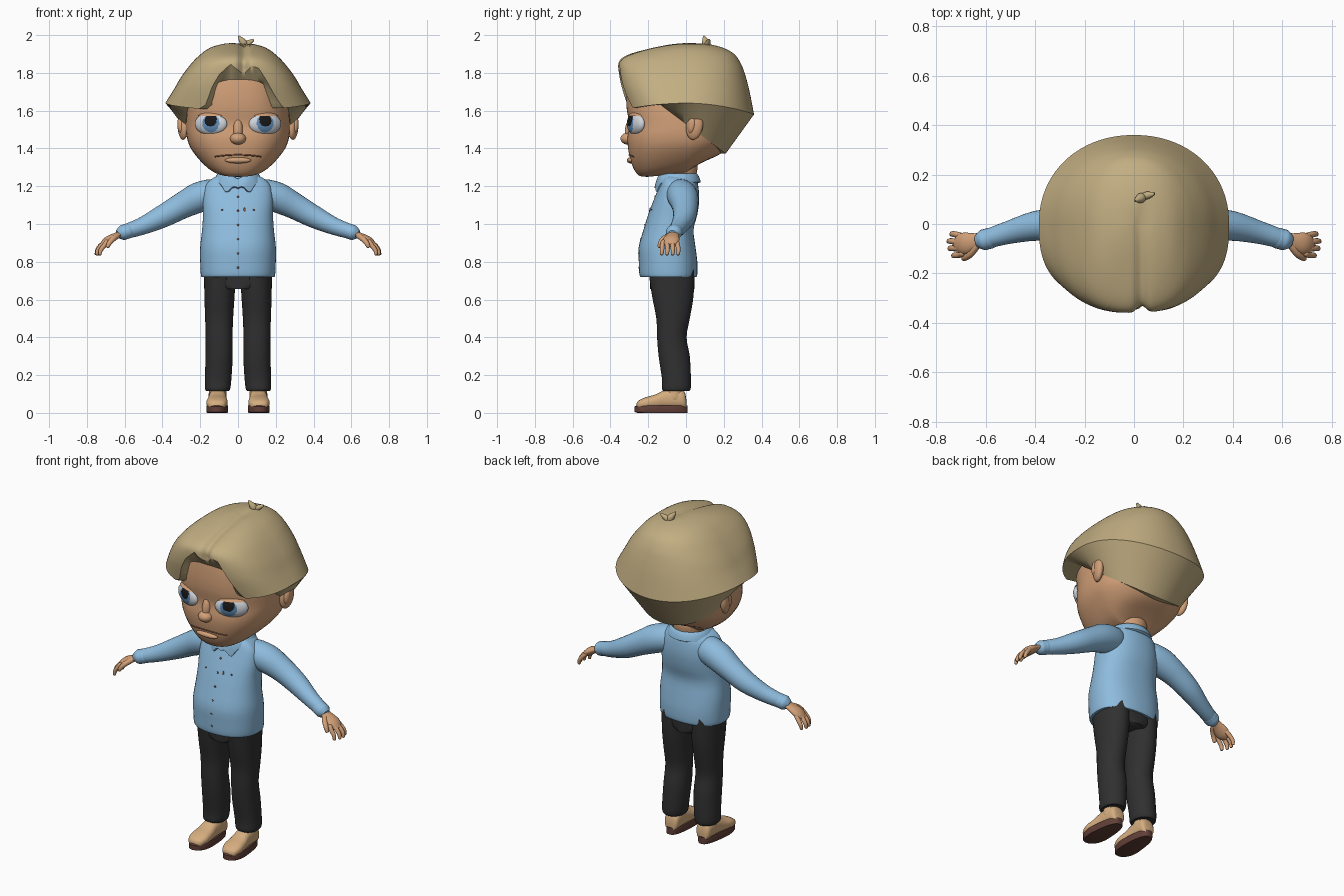
import bpy, bmesh, math
from mathutils import Vector, Matrix

if bpy.data.objects.get("Cube"):
    bpy.data.objects.remove(bpy.data.objects["Cube"])


def material(name, r, g, b):
    lin = [((c / 255 + 0.055) / 1.055) ** 2.4 for c in (r, g, b)] + [1]
    m = bpy.data.materials.new(name)
    m.use_nodes = True
    m.diffuse_color = lin
    m.node_tree.nodes["Principled BSDF"].inputs["Base Color"].default_value = lin
    return m


SKIN = material("skin", 210, 160, 120)
HAIR = material("sandy hair", 194, 174, 130)
SHIRT = material("light blue cloth", 142, 188, 222)
PANTS = material("black cloth", 48, 48, 48)
SHOE = material("tan leather", 214, 174, 128)
SOLE = material("dark brown sole", 98, 64, 56)
WHITE = material("eye white", 208, 212, 218)
IRIS = material("blue iris", 98, 142, 186)
PUPIL = material("black pupil", 24, 24, 26)
CREASE = material("brown crease", 132, 86, 62)
SIDES = ((1, "left_"), (-1, "right_"))


# ---- helpers ----
def add(name, bm, mats, s=1, angle=50):
    for v in bm.verts:
        v.co.x *= s
    bmesh.ops.recalc_face_normals(bm, faces=bm.faces)
    me = bpy.data.meshes.new(name)
    bm.to_mesh(me)
    bm.free()
    for m in mats:
        me.materials.append(m)
    ob = bpy.data.objects.new(name, me)
    bpy.context.scene.collection.objects.link(ob)
    bpy.ops.object.select_all(action='DESELECT')
    ob.select_set(True)
    bpy.context.view_layer.objects.active = ob
    bpy.ops.object.shade_smooth_by_angle(angle=math.radians(angle))
    return ob


def spline(a, b, c, d, t):
    return b + 0.5 * t * (c - a + t * (2 * a - 5 * b + 4 * c - d + t * (3 * (b - c) + d - a)))


def loft(name, rings, mat, s=1, sub=3, angle=50):
    """Skin closed rings, smoothing along the rows, with capped ends."""
    full, last = [], len(rings) - 1
    for i in range(last):
        quad = [rings[max(0, min(last, i + k))] for k in (-1, 0, 1, 2)]
        for j in range(sub):
            full.append([spline(*p, j / sub) for p in zip(*quad)])
    full.append(rings[-1])
    bm = bmesh.new()
    grid = [[bm.verts.new(p) for p in r] for r in full]
    n = len(grid[0])
    for a, b in zip(grid, grid[1:]):
        for i in range(n):
            bm.faces.new((a[i], a[(i + 1) % n], b[(i + 1) % n], b[i]))
    bm.faces.new(grid[0])
    bm.faces.new(grid[-1])
    return add(name, bm, [mat], s, angle)


def oval(a, n):
    """Direction on a unit superellipse."""
    c, d = math.cos(a), math.sin(a)
    r = (abs(c) ** n + abs(d) ** n) ** (-1 / n)
    return c * r, d * r


def ring(z, hw, yf, yb, tilt=0, cx=0, cy=0, nf=2.3, nb=2.0, count=48):
    pts = []
    for i in range(count):
        a = math.tau * i / count
        u, v = oval(a, nf if i > count / 2 else nb)
        y = cy + v * ((yb - cy) if v > 0 else (cy - yf))
        pts.append(Vector((cx + hw * u, y, z + tilt * (v + 1) / 2)))
    return pts


def front_y(rows, x, z, n, cy=0):
    """Depth of a lofted front surface at x, z."""
    for a, b in zip(rows, rows[1:]):
        if a[0] <= z <= b[0]:
            t = (z - a[0]) / (b[0] - a[0])
            hw, yf = (a[k] + (b[k] - a[k]) * t for k in (1, 2))
            return cy + (yf - cy) * (1 - min(1, abs(x / hw)) ** n) ** (1 / n)


def tube(name, pts, mat, s=1, flat=1.0, count=20):
    """Round-ended limb through points (x, y, z, radius)."""
    P = [Vector(p[:3]) for p in pts]
    R = [p[3] for p in pts]
    d0, d1 = (P[0] - P[1]).normalized(), (P[-1] - P[-2]).normalized()
    P = [P[0] + d0 * R[0] * 0.6] + P + [P[-1] + d1 * R[-1] * 0.6]
    R = [R[0] * 0.55] + R + [R[-1] * 0.55]
    rings = []
    for i, (p, r) in enumerate(zip(P, R)):
        q = (P[min(i + 1, len(P) - 1)] - P[max(i - 1, 0)]).to_track_quat('Z', 'Y')
        rings.append([p + q @ Vector((r * math.cos(a), r * flat * math.sin(a), 0))
                      for a in (math.tau * k / count for k in range(count))])
    return loft(name, rings, mat, s)


def ball(loc, scale, turn=0.0, tip=0.0, u=32, v=20):
    bm = bmesh.new()
    m = (Matrix.Translation(loc) @ Matrix.Rotation(turn, 4, 'Z') @ Matrix.Rotation(tip, 4, 'X')
         @ Matrix.Diagonal((*scale, 1)))
    bmesh.ops.create_uvsphere(bm, u_segments=u, v_segments=v, radius=1, matrix=m)
    return bm, m.inverted()


# ---- head ----
HEAD = [(1.25, .07, -.20, .02, .04), (1.257, .14, -.25, .10, .075), (1.31, .20, -.285, .18, .06),
        (1.39, .252, -.305, .23, .03), (1.46, .272, -.31, .25, .01), (1.53, .275, -.30, .26),
        (1.62, .27, -.315, .26), (1.75, .25, -.31, .25), (1.84, .19, -.28, .2), (1.88, .08, -.15, .1)]
loft("head", [ring(*r, nf=2.6, count=64) for r in HEAD], SKIN)
tube("neck", [(0, -.04, 1.18, .09), (0, -.035, 1.25, .088), (0, -.03, 1.32, .09)], SKIN)
add("nose", ball((0, -.305, 1.452), (.042, .042, .032))[0], [SKIN])
add("nose_bridge", ball((0, -.295, 1.50), (.026, .028, .06), 0, -.15)[0], [SKIN])
add("lower_lip", ball((0, -.293, 1.337), (.07, .02, .016))[0], [SKIN])
mouth = [(x * .02, 1.366 - .00025 * x * x) for x in range(-6, 7)]
tube("mouth", [(x, front_y(HEAD, x, z, 2.6) - .001, z, .004) for x, z in mouth], CREASE, count=8)

for s, side in SIDES:
    # eyeball, painted by distance from the gaze centre
    size = (.092, .036, .06)
    bm, inv = ball((.143, -.264, 1.53), size, .42, u=96, v=64)
    for f in bm.faces:
        c = inv @ f.calc_center_median()
        if c.y < 0:
            x, z = c.x * size[0] + .012, c.z * size[2]
            if math.hypot(x, z - .02) < .034:
                f.material_index = 2
            elif math.hypot(x, z - .003) < .047:
                f.material_index = 1
    add(side + "eye", bm, [WHITE, IRIS, PUPIL], s)
    # heavy upper lid
    bm, inv = ball((.143, -.264, 1.53), (.098, .043, .065), .42, u=48, v=40)
    low = [f for f in bm.faces if (inv @ f.calc_center_median()).z < .66]
    bmesh.ops.delete(bm, geom=low, context='FACES')
    add(side + "eyelid", bm, [SKIN], s)
    add(side + "ear", ball((.292, .045, 1.52), (.026, .046, .075), -.3, -.15)[0], [SKIN], s)
    add(side + "ear_hollow", ball((.304, .03, 1.525), (.017, .022, .045), -.3, -.15)[0], [SKIN], s)

# ---- hair: dome rows of side reach, side z, front y, front z, back y, back z ----
DOME = [(.002, 1.957, -.002, 1.957, .002, 1.957), (.07, 1.955, -.10, 1.947, .10, 1.955),
        (.15, 1.932, -.22, 1.922, .19, 1.935), (.21, 1.888, -.31, 1.895, .255, 1.9),
        (.255, 1.84, -.352, 1.865, .29, 1.85), (.30, 1.78, -.36, 1.82, .31, 1.8),
        (.335, 1.72, -.355, 1.75, .33, 1.73), (.36, 1.68, -.34, 1.68, .345, 1.66),
        (.385, 1.64, -.318, 1.60, .36, 1.58)]
HAIRLINE = [(-.22, 1.6), (-.17, 1.63), (-.14, 1.72), (-.10, 1.79), (-.04, 1.845), (.03, 1.79),
            (.07, 1.835), (.11, 1.825), (.15, 1.76), (.20, 1.67), (.25, 1.6)]


def dome(a, t):
    k = min(int(t * 8), 7)
    f = t * 8 - k
    quad = [Vector(DOME[max(0, min(8, k + j))][i] for i in range(6)) for j in (-1, 0, 1, 2)]
    sx, sz, fy, fz, by, bz = spline(*quad, f)
    u, v = oval(a, 2.7 if math.sin(a) < 0 else 2.1)
    w = math.sin(a) ** 2
    x, y = sx * u, v * (by if v > 0 else -fy)
    z = sz * (1 - w) + (bz if v > 0 else fz) * w
    if y < .1:  # parting groove
        g = math.exp(-((x - .03) / .025) ** 2) * min(1, (.1 - y) / .1)
        z -= .014 * g
        y += .03 * g * min(1, t * t * 3)
    return Vector((x, y, z))


def hairline(x):
    for (x0, z0), (x1, z1) in zip(HAIRLINE, HAIRLINE[1:]):
        if x0 <= x <= x1:
            t = (x - x0) / (x1 - x0)
            return z0 + (z1 - z0) * t
    return 0


columns = []
for i in range(240):
    a = math.tau * i / 240
    end = 1.0
    if math.sin(a) < 0:
        while end > .4 and dome(a, end).z < hairline(dome(a, end).x):
            end -= .004
    col = [dome(a, end * j / 28) for j in range(29)]
    rim = col[-1]
    u, v = oval(a, 2.6 if math.sin(a) < 0 else 2.0)
    y = v * (.21 if v > 0 else .30)
    inner = Vector((.28 * u, y, min(rim.z, max(1.37, 1.53 - .75 * y))))
    col += [rim.lerp(inner, .5), inner, Vector((inner.x * .8, inner.y * .8, inner.z))]
    columns.append(col)
loft("hair", [list(r) for r in zip(*columns)], HAIR, sub=1, angle=42)
tube("hair_tuft_front", [(.035, .11, 1.93, .012), (.028, .105, 1.96, .02), (.005, .095, 1.992, .006)], HAIR)
tube("hair_tuft_back", [(.035, .11, 1.93, .01), (.05, .115, 1.955, .016), (.08, .122, 1.973, .007)], HAIR)

# ---- shirt ----
TORSO = [(.72, .193, -.24, .055), (.735, .197, -.247, .06), (.80, .20, -.25, .06), (.88, .2, -.25, .05),
         (.97, .19, -.225, .04), (1.05, .185, -.2, .06), (1.13, .185, -.17, .07),
         (1.2, .172, -.142, .065), (1.238, .14, -.13, .055), (1.258, .10, -.12, .045)]
loft("shirt_body", [ring(*r, cy=-.08, nb=2.3) for r in TORSO], SHIRT)
collar = [ring(1.24, .094, -.135, .045, cy=-.04), ring(1.268, .102, -.142, .055, cy=-.04),
          ring(1.252, .118, -.155, .068, cy=-.04), ring(1.222, .13, -.166, .078, cy=-.04),
          ring(1.215, .115, -.14, .06, cy=-.04)]
for r in collar[3:]:  # pointed tips either side of the opening
    for p in r:
        if p.y < -.06:
            p.z -= .055 * math.exp(-((abs(p.x) - .06) / .025) ** 2)
for r in collar[1:]:
    for p in r:
        if p.y < -.06:
            p.z -= .03 * max(0, 1 - abs(p.x) / .05)
loft("collar", collar, SHIRT, sub=2)
for k in range(6):
    z = .77 + k * .075
    add("button_%d" % (k + 1), ball((0, front_y(TORSO, 0, z, 2.3, -.08), z), (.006, .004, .006), u=12, v=8)[0], [CREASE])
for x in (-.085, .035, .085):
    add("pocket_stud", ball((x, front_y(TORSO, x, 1.075, 2.3, -.08), 1.075),
                            (.006, .004, .012 if x == .035 else .005), u=12, v=8)[0], [CREASE])

# ---- trousers ----
LEG = [(.115, .108, .06, -.12, .018), (.13, .108, .067, -.127, .025), (.18, .105, .07, -.127, .026),
       (.30, .10, .072, -.145, .02), (.40, .10, .071, -.153, .003), (.50, .10, .074, -.157, .02),
       (.62, .098, .08, -.18, .04), (.76, .095, .085, -.2, .045)]
loft("trouser_seat", [ring(z, hw, -.19, .045, cy=-.075) for z, hw in
                      ((.655, .09), (.67, .14), (.70, .178), (.78, .178))], PANTS)

for s, side in SIDES:
    loft(side + "trouser_leg", [ring(z, hw, yf, yb, cx=cx, cy=(yf + yb) / 2) for z, cx, hw, yf, yb in LEG], PANTS, s)
    # sleeve and cuff
    tube(side + "sleeve", [(.12, -.03, 1.165, .075), (.21, -.015, 1.14, .08), (.30, -.005, 1.095, .069),
                           (.40, -.008, 1.04, .06), (.51, -.035, .988, .046), (.60, -.062, .958, .037)], SHIRT, s, count=28)
    tube(side + "cuff", [(.575, -.055, .966, .041), (.595, -.061, .959, .042), (.615, -.066, .953, .041)], SHIRT, s, .95)
    # hand
    tube(side + "palm", [(.60, -.063, .957, .027), (.64, -.07, .94, .033), (.68, -.078, .918, .044),
                         (.705, -.082, .90, .04)], SKIN, s, .5)
    for k, reach in enumerate((.985, 1.0, .995, .975)):
        y = -.05 - k * .023
        tube(side + "finger_%d" % (k + 1), [(.695, y, .908, .012), (.725 * reach, y + .006 - k * .004, .888, .0125),
             (.745 * reach, y + .01 - k * .006, .862, .0115), (.75 * reach, y + .008 - k * .006, .84, .009)], SKIN, s, count=12)
    tube(side + "thumb", [(.635, -.085, .94, .015), (.66, -.118, .922, .015), (.68, -.135, .90, .013),
                          (.69, -.14, .88, .01)], SKIN, s, count=12)
    # shoe: lengthwise sections of y, half width, top z
    sections = []
    for y, hw, top in ((-.262, .018, .05), (-.25, .042, .066), (-.21, .056, .084), (-.16, .053, .098),
                       (-.11, .047, .122), (-.05, .046, .13), (-.01, .042, .115), (.002, .025, .07)):
        mid, cx = (.02 + top) / 2, .108 - .03 * (y + .1)
        sections.append([Vector((cx + hw * u, y, mid + (top - mid) * v)) for u, v in
                         (oval(math.tau * k / 32, 2.5) for k in range(32))])
    loft(side + "shoe", sections, SHOE, s)
    tube(side + "ankle", [(.108, -.062, .07, .046), (.108, -.06, .12, .046), (.108, -.055, .18, .044)], SHOE, s)
    sole = [ring(z, .058 * k, -.272 * k, .008, cx=.108, cy=-.16, nb=3) for z, k in
            ((0, .95), (.006, 1), (.034, 1), (.04, .96))]
    for r in sole:
        for p in r:
            p.x -= .03 * (p.y + .1)
            p.x = .108 + (p.x - .108) * (1 - max(0, p.y + .16) * 1.2)
    loft(side + "sole", sole, SOLE, s, sub=1, angle=35)
